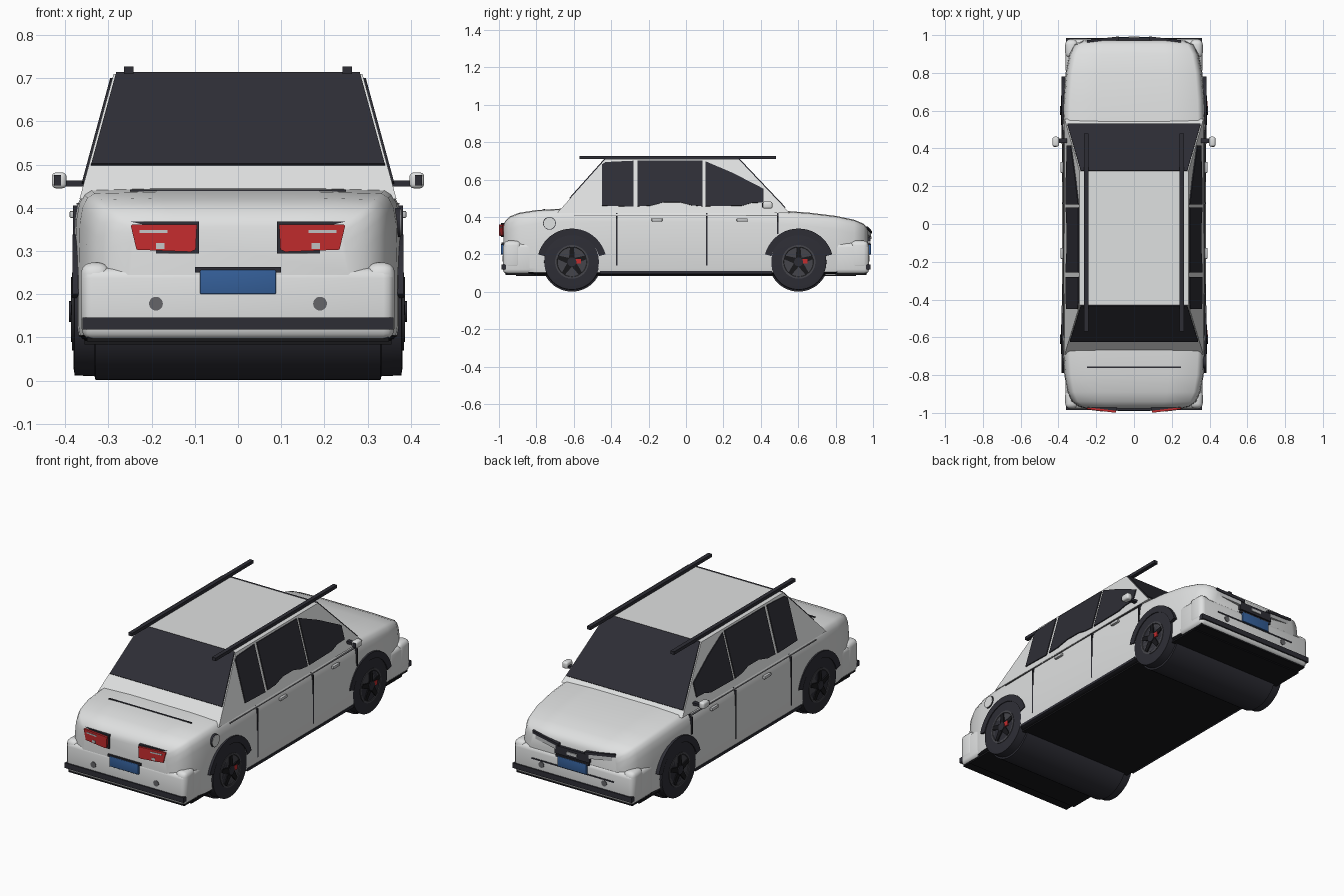
import bpy, bmesh, math
from mathutils import Vector

def mat(name, c):
    m = bpy.data.materials.new(name)
    m.diffuse_color = (*c, 1)
    return m

WHITE = mat("white_paint", (0.74, 0.75, 0.75))
DARK = mat("dark_trim", (0.027, 0.027, 0.036))
BLACK = mat("black_underside", (0.009, 0.009, 0.011))
RED = mat("red_lamp", (0.55, 0.025, 0.027))
BLUE = mat("blue_plate", (0.035, 0.115, 0.32))
GREY = mat("grey_sensor", (0.13, 0.13, 0.14))
CHROME = mat("light_metal", (0.55, 0.56, 0.57))
RIM = mat("rim_grey", (0.06, 0.06, 0.07))

def finish(bm, name, mats, smooth=None):
    bmesh.ops.recalc_face_normals(bm, faces=bm.faces)
    me = bpy.data.meshes.new(name)
    bm.to_mesh(me)
    bm.free()
    ob = bpy.data.objects.new(name, me)
    bpy.context.collection.objects.link(ob)
    for m in mats:
        me.materials.append(m)
    if smooth:
        bpy.ops.object.select_all(action='DESELECT')
        ob.select_set(True)
        bpy.context.view_layer.objects.active = ob
        bpy.ops.object.shade_smooth_by_angle(angle=math.radians(smooth))
    return ob

def loft(name, rings, mats, smooth=None, rule=None):
    bm = bmesh.new()
    vs = [[bm.verts.new(p) for p in r] for r in rings]
    n = len(rings[0])
    for a, b in zip(vs, vs[1:]):
        for i in range(n):
            bm.faces.new((a[i], a[(i + 1) % n], b[(i + 1) % n], b[i]))
    bm.faces.new(vs[0])
    bm.faces.new(vs[-1])
    bmesh.ops.recalc_face_normals(bm, faces=bm.faces)
    if rule:
        for f in bm.faces:
            f.material_index = rule(f)
    return finish(bm, name, mats, smooth)

def prism(name, pts, vec, m):
    v = Vector(vec)
    return loft(name, [[Vector(p) for p in pts], [Vector(p) + v for p in pts]], [m])

def box(name, lo, hi, m, bevel=0, seg=3):
    bm = bmesh.new()
    bmesh.ops.create_cube(bm, size=1)
    for v in bm.verts:
        v.co = [(lo[i] + hi[i]) / 2 + v.co[i] * (hi[i] - lo[i]) for i in range(3)]
    if bevel:
        bmesh.ops.bevel(bm, geom=bm.edges[:], offset=bevel, segments=seg, affect='EDGES', profile=0.5)
    return finish(bm, name, [m], 40 if bevel else None)

def turned(name, profile, y, z, m, n=40, smooth=35):
    # solid of revolution about the x axis; profile of (x, radius)
    return loft(name, [[(x, y + r * math.cos(2 * math.pi * i / n), z + r * math.sin(2 * math.pi * i / n))
                        for i in range(n)] for x, r in profile], [m], smooth)

# Lower body: cross-sections lofted from tail to nose (y, half width, top, bottom)
stations = [(-0.977, 0.255, 0.355, 0.13), (-0.966, 0.295, 0.378, 0.115), (-0.94, 0.33, 0.402, 0.10),
            (-0.89, 0.352, 0.421, 0.095), (-0.80, 0.369, 0.435, 0.092), (-0.66, 0.377, 0.443, 0.092),
            (-0.3, 0.38, 0.445, 0.092), (0.2, 0.38, 0.442, 0.092), (0.5, 0.378, 0.433, 0.092),
            (0.66, 0.374, 0.421, 0.092), (0.80, 0.362, 0.404, 0.095), (0.90, 0.342, 0.383, 0.10),
            (0.95, 0.315, 0.362, 0.115), (0.972, 0.265, 0.335, 0.13)]
rings = []
for y, w, t, b in stations:
    half = [(w * 0.95, b), (w * 0.99, b + 0.012), (w, b + 0.035), (w, 0.25), (w * 0.992, t - 0.07),
            (w * 0.975, t - 0.035), (w * 0.945, t - 0.012), (w * 0.90, t - 0.002), (w * 0.5, t + 0.002)]
    rings.append([(x, y, z) for x, z in half] + [(-x, y, z) for x, z in reversed(half)])
loft("lower_body", rings, [WHITE, BLACK], 40, lambda f: 1 if f.normal.z < -0.7 else 0)

# Cabin frustum
Z0, Z1 = 0.42, 0.71
def side_x(z): return 0.367 - (z - Z0) * 0.079 / 0.29
def rear_y(z): return -0.69 + (z - Z0) * 0.26 / 0.29
def front_y(z): return 0.555 - (z - Z0) * 0.275 / 0.29
loft("cabin", [[(side_x(z), rear_y(z), z), (side_x(z), front_y(z), z),
                (-side_x(z), front_y(z), z), (-side_x(z), rear_y(z), z)] for z in (Z0, Z1)], [WHITE])

# Front and rear glass
for name, fy, s, zb in (("rear_glass", rear_y, -1, 0.498), ("windscreen", front_y, 1, 0.448)):
    pts = []
    for z, k in ((zb, 1), (zb, -1), (Z1, -1), (Z1, 1)):
        pts.append((k * (side_x(z) - 0.006), fy(z), z))
    prism(name, pts, (0, s * 0.004, 0.004), DARK)

# Side windows, seams, handles, sills
windows = {
    "quarter_window": [(-0.45, 0.46), (-0.28, 0.455), (-0.28, 0.70), (-0.43, 0.693), (-0.45, 0.68)],
    "rear_door_window": [(-0.258, 0.457), (-0.19, 0.46), (-0.12, 0.478), (-0.03, 0.478), (0.03, 0.462),
                         (0.088, 0.457), (0.088, 0.70), (-0.258, 0.70)],
    "front_door_window": [(0.104, 0.457), (0.30, 0.46), (0.35, 0.475), (0.415, 0.477), (0.415, 0.55),
                          (0.25, 0.635), (0.104, 0.697)]}
for s in (1, -1):
    for name, p in windows.items():
        prism(name, [(s * side_x(z), y, z) for y, z in p], (s * 0.005, 0, 0.001), DARK)
    for y, zb in ((-0.37, 0.14), (0.11, 0.14), (0.49, 0.31)):
        prism("door_seam", [(s * 0.37, y - 0.004, zb), (s * 0.37, y + 0.004, zb),
                            (s * 0.37, y + 0.004, 0.405), (s * 0.37, y - 0.004, 0.405)], (s * 0.0115, 0, 0), DARK)
        prism("door_seam_upper", [(s * 0.37, y - 0.004, 0.375), (s * 0.37, y + 0.004, 0.375),
                                  (s * 0.355, y + 0.004, 0.435), (s * 0.355, y - 0.004, 0.435)], (s * 0.007, 0, 0), DARK)
    box("waist_line", (min(s * 0.35, s * 0.3735), -0.60, 0.408), (max(s * 0.35, s * 0.3735), 0.49, 0.411), GREY)
    for y in (-0.155, 0.30):
        box("door_handle", (s * 0.382 - 0.008, y - 0.029, 0.376), (s * 0.382 + 0.008, y + 0.029, 0.393), CHROME, 0.004, 2)
    box("sill", (s * 0.365 - 0.016, -0.46, 0.096), (s * 0.365 + 0.016, 0.46, 0.11), DARK)
    # Roof rails
    box("roof_rail", (s * 0.253 - 0.011, -0.57, 0.71), (s * 0.253 + 0.011, 0.48, 0.727), DARK)
    # Mirrors
    box("mirror_stem", (s * 0.37 - 0.03, 0.43, 0.449), (s * 0.37 + 0.03, 0.452, 0.463), DARK)
    box("mirror", (s * 0.414 - 0.017, 0.41, 0.445), (s * 0.414 + 0.017, 0.462, 0.482), WHITE, 0.01)
    box("mirror_glass", (s * 0.418 - 0.008, 0.407, 0.452), (s * 0.418 + 0.008, 0.412, 0.476), DARK)

    # Wheel arches, rims, spokes
    for wy in (-0.61, 0.602):
        arc = [math.radians(15 + 150 * i / 20) for i in range(21)]
        pts = [(wy + 0.186 * math.cos(a), 0.152 + 0.186 * math.sin(a)) for a in arc]
        pts += [(wy + 0.15 * math.cos(a), 0.152 + 0.15 * math.sin(a)) for a in reversed(arc)]
        prism("wheel_arch", [(s * 0.355, y, z) for y, z in pts], (s * 0.0285, 0, 0), DARK)
        turned("rim", [(s * 0.37, 0.09), (s * 0.384, 0.09), (s * 0.384, 0.08), (s * 0.381, 0.078)], wy, 0.16, RIM)
        turned("hub_cap", [(s * 0.37, 0.024), (s * 0.391, 0.024)], wy, 0.16, DARK, 20)
        for k in range(5):
            a = math.radians(90 + 72 * k)
            u, v = Vector((0, math.cos(a), math.sin(a))), Vector((0, -math.sin(a), math.cos(a)))
            c = Vector((s * 0.378, wy, 0.16))
            prism("spoke", [c + u * 0.015 - v * 0.016, c + u * 0.08 - v * 0.01,
                            c + u * 0.08 + v * 0.01, c + u * 0.015 + v * 0.016], (s * 0.009, 0, 0), BLACK)
        if s > 0:
            box("brake_caliper", (0.378, wy + 0.02, 0.15), (0.389, wy + 0.048, 0.176), RED)

# Full-width wheel rollers
for wy in (-0.61, 0.602):
    turned("wheels", [(-0.381, 0.13), (-0.378, 0.148), (-0.332, 0.15), (-0.33, 0.159), (0.33, 0.159),
                      (0.332, 0.15), (0.378, 0.148), (0.381, 0.13)], wy, 0.16, DARK, 48)

# Floor plate
box("floor_plate", (-0.355, -0.91, 0.084), (0.355, 0.91, 0.093), BLACK)

# Fuel flap on the right side
turned("fuel_flap_outline", [(0.36, 0.034), (0.3765, 0.034)], -0.73, 0.366, DARK, 32)
turned("fuel_flap", [(0.36, 0.031), (0.378, 0.031)], -0.73, 0.366, WHITE, 32)

# Bumpers and lips at both ends
for e, end in ((-1, "rear"), (1, "front")):
    def ybox(name, x0, x1, ya, yb, z0, z1, m, bevel=0):
        return box(end + "_" + name, (x0, min(e * ya, e * yb), z0), (x1, max(e * ya, e * yb), z1), m, bevel)
    ybox("bumper", -0.362, 0.362, 0.79, 0.979, 0.095, 0.262, WHITE, 0.025)
    for s in (1, -1):
        ybox("bumper_corner", s * 0.33 - 0.034, s * 0.33 + 0.034, 0.88, 0.976, 0.12, 0.273, WHITE, 0.025)
    ybox("lip", -0.36, 0.36, 0.85, 0.986, 0.118, 0.146, DARK)
    ybox("under_lip", -0.35, 0.35, 0.80, 0.965, 0.09, 0.12, BLACK)
    ybox("number_plate", -0.088, 0.088, 0.96, 0.989, 0.20, 0.256, BLUE, 0.003)
    ybox("plate_bar", -0.10, 0.10, 0.96, 0.987, 0.25, 0.263, DARK)
    for x in (-0.19, 0.19):
        n = 20
        prism("parking_sensor", [(x + 0.016 * math.cos(2 * math.pi * i / n), e * 0.97,
                                  0.178 + 0.016 * math.sin(2 * math.pi * i / n)) for i in range(n)],
              (0, e * 0.012, 0), GREY)

# Tail lamps
def lamp(name, s, pts, e, y, m, depth=0.03):
    # plate following the swept-back end of the car
    prism(name, [(s * x, e * (y - 0.12 * (x - 0.09)), z) for x, z in pts], (0, -e * depth, 0), m)
def rect(x0, x1, z0, z1): return [(x0, z0), (x1, z0), (x1, z1), (x0, z1)]
for s in (1, -1):
    lamp("lamp_surround", s, [(0.09, 0.294), (0.19, 0.294), (0.235, 0.302), (0.25, 0.345), (0.25, 0.368), (0.09, 0.368)],
         -1, 0.989, DARK, 0.05)
    lamp("tail_lamp", s, [(0.098, 0.303), (0.11, 0.298), (0.235, 0.303), (0.248, 0.358), (0.245, 0.361), (0.095, 0.361)],
         -1, 1.0, RED, 0.02)
    lamp("lamp_strip", s, rect(0.163, 0.228, 0.342, 0.349), -1, 1.002, CHROME, 0.006)
    lamp("reverse_lamp", s, rect(0.17, 0.19, 0.305, 0.318), -1, 1.002, CHROME, 0.006)
    # Headlamps
    lamp("headlamp_brow", s, [(0.08, 0.312), (0.25, 0.332), (0.25, 0.348), (0.08, 0.326)], 1, 0.992, DARK, 0.05)
    lamp("headlamp", s, [(0.10, 0.292), (0.24, 0.308), (0.25, 0.331), (0.10, 0.314)], 1, 0.989, CHROME, 0.05)
box("grille", (-0.105, 0.95, 0.268), (0.105, 0.987, 0.312), DARK)
box("grille_bar", (-0.03, 0.95, 0.282), (0.03, 0.992, 0.297), CHROME)
box("intake_line", (-0.25, 0.95, 0.196), (0.25, 0.982, 0.203), DARK)

# Boot seam
box("boot_seam", (-0.25, -0.762, 0.43), (0.25, -0.754, 0.4425), DARK)
